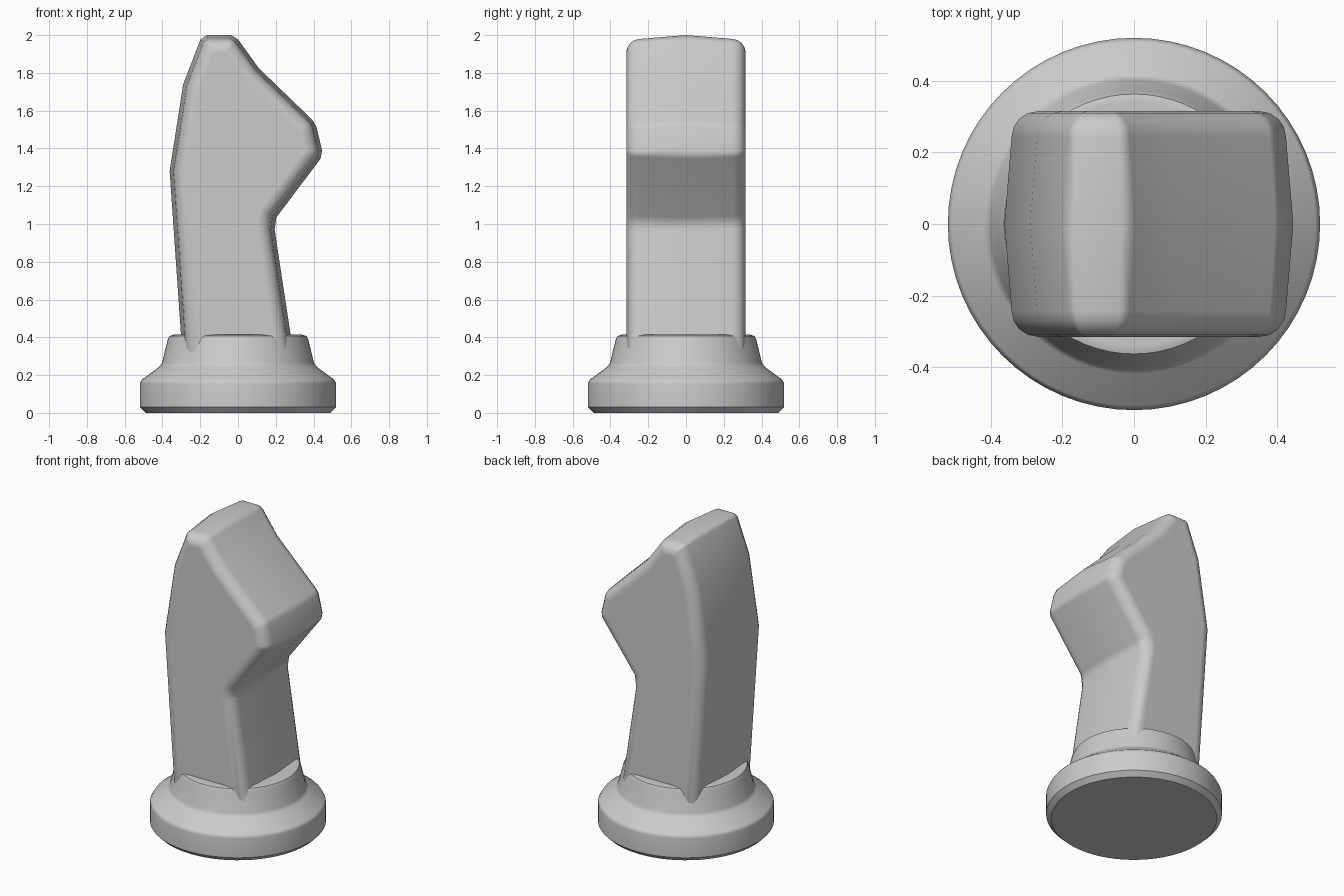
import bpy, bmesh, math
from mathutils import Vector

cube = bpy.data.objects.get("Cube")
if cube:
    bpy.data.objects.remove(cube)

grey = bpy.data.materials.new("plain grey")
grey.use_nodes = True
grey.diffuse_color = (0.6, 0.6, 0.6, 1)
grey.node_tree.nodes["Principled BSDF"].inputs["Base Color"].default_value = (0.6, 0.6, 0.6, 1)


def finish(name, bm):
    """Turn a bmesh into a smooth object whose large faces stay flat."""
    bmesh.ops.recalc_face_normals(bm, faces=bm.faces)
    mesh = bpy.data.meshes.new(name)
    bm.to_mesh(mesh)
    bm.free()
    mesh.materials.append(grey)
    obj = bpy.data.objects.new(name, mesh)
    bpy.context.collection.objects.link(obj)
    bpy.ops.object.select_all(action='DESELECT')
    obj.select_set(True)
    bpy.context.view_layer.objects.active = obj
    bpy.ops.object.shade_smooth_by_angle(angle=math.radians(40))
    mod = obj.modifiers.new("Flat faces", 'WEIGHTED_NORMAL')
    mod.keep_sharp = True
    return obj


def inset(points, d):
    """Move a counter-clockwise outline inwards by d, with mitred corners."""
    result = []
    for i, p in enumerate(points):
        a = (p - points[i - 1]).normalized()
        b = (points[(i + 1) % len(points)] - p).normalized()
        na, nb = Vector((-a.y, a.x)), Vector((-b.y, b.x))
        result.append(p + (na + nb) * d / (1 + na.dot(nb)))
    return result


def bridge(bm, rings):
    for r, s in zip(rings, rings[1:]):
        n = len(r)
        for i in range(n):
            j = (i + 1) % n
            bm.faces.new((r[i], r[j], s[j], s[i]))


# Round pedestal: lathed profile of radius and height
profile = [(0.49, 0), (0.52, 0.03), (0.52, 0.155), (0.508, 0.177),
           (0.418, 0.243), (0.402, 0.265), (0.373, 0.385), (0.363, 0.407), (0.34, 0.414)]
sides = 64
bm = bmesh.new()
rings = []
for r, z in profile:
    angles = [math.tau * i / sides for i in range(sides)]
    rings.append([bm.verts.new((r * math.cos(a), r * math.sin(a), z)) for a in angles])
bridge(bm, rings)
bm.faces.new(rings[0])
bm.faces.new(rings[-1])
finish("pedestal", bm)

# Horse head: side outline, counter-clockwise from the bottom
outline = [Vector(p) for p in (
    (-0.287, 0.2), (0.311, 0.2), (0.194, 0.97), (0.203, 1.035), (0.437, 1.345),
    (0.445, 1.39), (0.415, 1.515), (0.395, 1.55), (0.11, 1.825), (0.002, 1.975),
    (-0.035, 2.0), (-0.165, 2.0), (-0.2, 1.975), (-0.29, 1.74), (-0.362, 1.28))]

# Cross-section: a shallow central ridge, then a rounded edge
half_width, radius, ridge, steps = 0.315, 0.072, 0.02, 4
section = []
for i in range(steps + 1):
    a = math.pi / 2 * i / steps
    section.append((half_width - radius * (1 - math.sin(a)),
                    ridge + radius * (1 - math.cos(a))))
section = [(-y, d) for y, d in reversed(section)] + [(0, 0)] + section

bm = bmesh.new()
rings = [[bm.verts.new((p.x, y, p.y)) for p in inset(outline, d)] for y, d in section]
bridge(bm, rings)
bm.faces.new(rings[0])
bm.faces.new(rings[-1])
finish("horse_head", bm)
